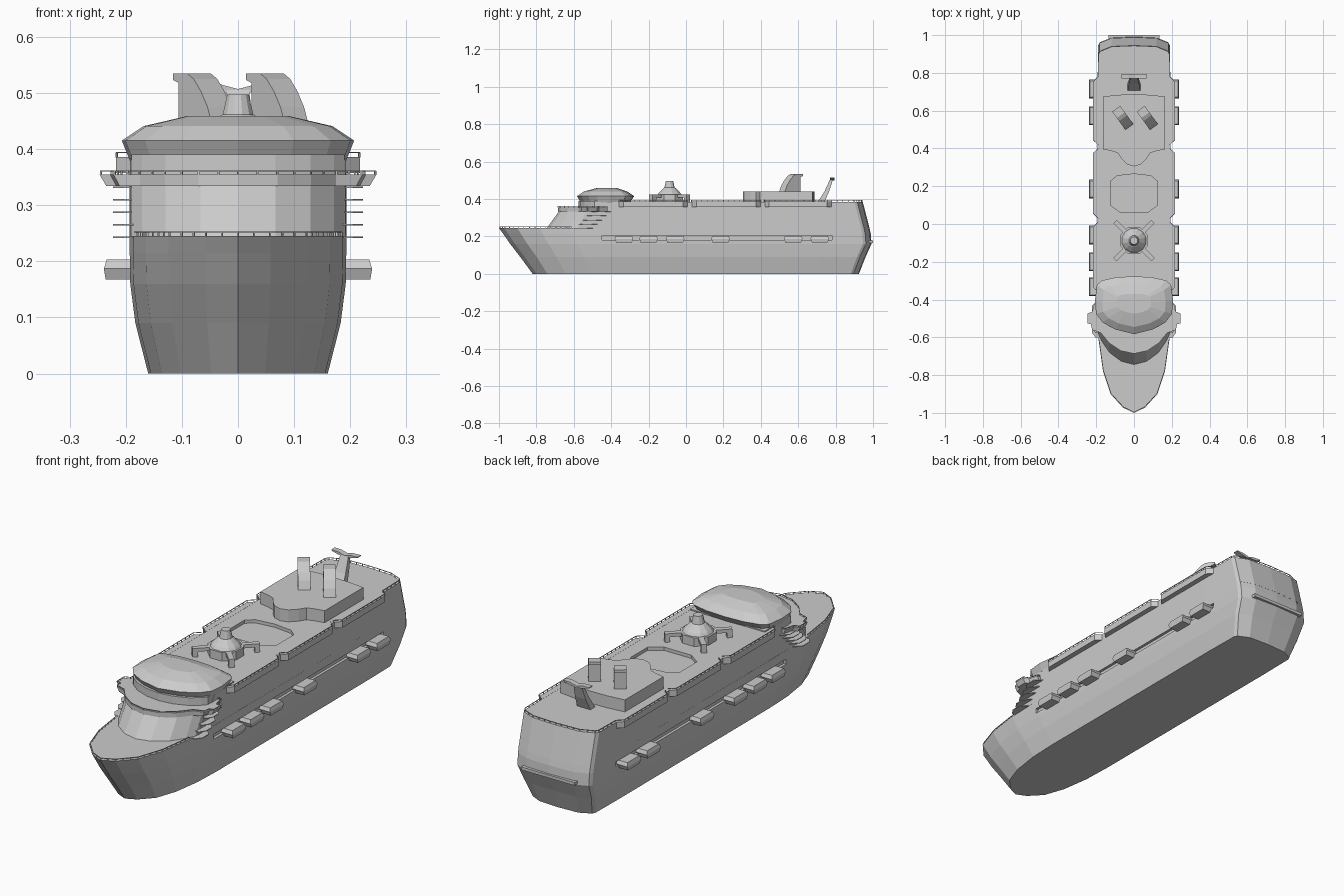
import bpy, bmesh, math
from mathutils import Vector, Matrix

if "Cube" in bpy.data.objects:
    bpy.data.objects.remove(bpy.data.objects["Cube"])


def finish(name, bm):
    bmesh.ops.recalc_face_normals(bm, faces=bm.faces)
    me = bpy.data.meshes.new(name)
    bm.to_mesh(me)
    bm.free()
    ob = bpy.data.objects.new(name, me)
    bpy.context.collection.objects.link(ob)
    return ob


def loft(name, rings):
    """Closed solid through rings of 3D points."""
    bm = bmesh.new()
    vs = [[bm.verts.new(p) for p in r] for r in rings]
    n = len(rings[0])
    for a, b in zip(vs, vs[1:]):
        for i in range(n):
            j = (i + 1) % n
            bm.faces.new((a[i], a[j], b[j], b[i]))
    bm.faces.new(vs[0])
    bm.faces.new(vs[-1])
    return finish(name, bm)


def sym(half):
    """Mirror a half outline (x >= 0) into a closed one."""
    return half + [(-x, y) for x, y in reversed(half) if x > 1e-6]


def at(pts, z):
    return [(x, y, z) for x, y in pts]


def prism(name, pts, z0, z1):
    return loft(name, [at(pts, z0), at(pts, z1)])


def circle(r, n, cy=0):
    return [(r * math.cos(2 * math.pi * (i + .5) / n),
             cy + r * math.sin(2 * math.pi * (i + .5) / n)) for i in range(n)]


def box(name, x0, x1, y0, y1, z0, z1):
    return prism(name, [(x0, y0), (x1, y0), (x1, y1), (x0, y1)], z0, z1)


def cut(target, cutter):
    m = target.modifiers.new("cut", 'BOOLEAN')
    m.operation = 'DIFFERENCE'
    m.solver = 'EXACT'
    m.object = cutter
    cutter.hide_render = True
    cutter.hide_viewport = True


def rail(name, pts, z, h=.009):
    """Thin top bar with posts along an open path."""
    bm = bmesh.new()

    def bar(c, size, ang):
        bmesh.ops.create_cube(bm, size=1, matrix=Matrix.Translation(c)
                              @ Matrix.Rotation(ang, 4, 'Z') @ Matrix.Diagonal((*size, 1)))
    for a, b in zip(pts, pts[1:]):
        a, b = Vector((*a, z)), Vector((*b, z))
        d = b - a
        ang = math.atan2(d.y, d.x)
        bar((a + b) / 2 + Vector((0, 0, h)), (d.length, .003, .002), ang)
        n = max(1, round(d.length / .03))
        for i in range(n):
            bar(a + d * i / n + Vector((0, 0, h / 2)), (.003, .003, h), ang)
    return finish(name, bm)


# Hull: bow shape and stern shape scaled per level
BOW = [(0, 0), (.3, .05), (.64, .18), (.85, .40), (.97, .70), (1, 1)]


def stern(w, ys):
    return [(w, .72), (w * .985, ys - .045), (w * .94, ys - .03), (w * .62, ys - .005), (0, ys)]


def level(z, w, yb, ym, ys):
    return at(sym([(w * f, yb + (ym - yb) * t) for f, t in BOW] + stern(w, ys)), z)


hull = loft("hull", [level(0, .16, -.82, -.38, .925),
                     level(.09, .183, -.886, -.40, .96),
                     level(.16, .192, -.94, -.43, .992),
                     level(.215, .193, -.978, -.45, .988),
                     level(.245, .193, -1, -.45, .981)])
for s in (-1, 1):
    cut(hull, box("boat_recess_cutter", s * .18, s * .23, -.45, .78, .182, .205))

# Upper body with slanted front
def upper(z, yf, ys):
    return at(sym([(0, yf), (.192, yf)] + stern(.193, ys)), z)


body = loft("upper_body", [upper(.243, -.57, .982), upper(.385, -.44, .945)])
pool = [(.07, .06), (.125, .1), (.125, .225), (.09, .255), (0, .265)]
cut(body, prism("pool_cutter", sym([(0, .06)] + pool), .37, .42))
box("stern_ledge", -.135, .135, .95, 1.0, .164, .178)

# Overhanging side decks, rails and balcony fins
for s in (-1, 1):
    for y0, y1 in ((-.36, .01), (.03, .40), (.42, .78)):
        plan = [(s * .19, y0), (s * .217, y0 + .025), (s * .217, y1 - .025), (s * .19, y1)]
        prism("side_deck", plan, .357, .3855)
        rail("side_rail", [(x * .995, y) for x, y in plan], .385)
    for i in range(5):
        y, z = -.60 + .024 * i, .243 + .0222 * i
        prism("balcony_fin", [(s * .16, y), (s * .205, y), (s * .223, y + .025),
                              (s * .223, y + .07), (s * .185, y + .11), (s * .16, y + .11)],
              z - .0015, z + .0015)
full = sym([(.19, .78)] + stern(.19, .943)[1:])
rail("stern_rail", full, .385)
deck = sym([(.19 * f, -.995 + .545 * t) for f, t in BOW][::-1][1:])
rail("bow_rail", deck, .245, .007)

# Front house under the bridge
def arc(yc, ys, back, w=.19):
    pts = [(0, 0), (.35, .1), (.68, .38), (.9, .75), (1, 1)]
    return sym([(w * f, yc + (ys - yc) * t) for f, t in pts] + [(w, back)])


loft("front_house", [at(arc(-.745, -.58, -.4), .243), at(arc(-.675, -.53, -.4), .34)])

# Bridge deck with wings
def bridge(k):
    return sym([(0, -.685), (.07, -.67), (.13, -.63), (.175, -.575), (.222 * k, -.56),
                (.228 * k, -.53), (.247 * k, -.525), (.247 * k, -.475), (.222 * k, -.465),
                (.21 * k, -.42)])


loft("bridge_deck", [at(bridge(.95), .334), at(bridge(1), .355)])
rail("bridge_rail", bridge(.99)[8:] + bridge(.99)[:9], .355, .006)
prism("bridge_house", arc(-.575, -.49, -.30, .19), .354, .39)

# Domed lounge roof
def dome(w, y0, y1):
    pts = [(0, 0), (.48, .08), (.8, .2), (.97, .35), (1, .58), (.95, .85), (.82, .93), (.45, .985), (0, 1)]
    return sym([(w * f, y0 + (y1 - y0) * t) for f, t in pts])


loft("dome_roof", [at(dome(.193, -.562, -.30), .38), at(dome(.207, -.583, -.277), .415),
                   at(dome(.168, -.545, -.315), .441), at(dome(.09, -.475, -.37), .459)])

# Midship tower
TY = -.088
prism("tower_base", circle(.078, 8, TY), .384, .424)
loft("tower_cone", [at(circle(r, 12, TY), z) for r, z in
                    ((.066, .424), (.058, .435), (.034, .458), (.028, .462), (.02, .497))])
for sx in (-1, 1):
    for sy in (-1, 1):
        a = Vector((sx, sy)).normalized()
        p = Vector((-a.y, a.x)) * .012
        c = Vector((0, TY))
        arm = [c + a * .05 - p, c + a * .142 - p, c + a * .142 + p, c + a * .05 + p]
        prism("tower_arm", [tuple(v) for v in arm], .408, .424)
        leg = [c + a * .12 - p, c + a * .142 - p, c + a * .142 + p, c + a * .12 + p]
        prism("tower_leg", [tuple(v) for v in leg], .384, .41)

# Funnel deck
prism("funnel_deck", sym([(0, .305), (.035, .315), (.065, .345), (.085, .375), (.12, .387),
                          (.163, .395), (.163, .675), (.08, .684), (0, .686)]), .384, .44)

# Funnels: swept profile, turned, both leaning the same way
PROF = [(-.058, .438), (-.042, .475), (-.022, .503), (.0, .525), (.02, .535),
        (.062, .535), (.062, .523), (.046, .518), (.046, .438)]
for x in (-.058, .072):
    f = loft("funnel", [[(w, u, z) for u, z in PROF] for w in (-.026, .026)])
    f.location = (x, .56, 0)
    f.rotation_euler.z = math.radians(36)

# Aft mast with gull wing
def mast(w, y, d, z):
    return [(-w, y, z), (w, y, z), (w, y + d, z), (-w, y + d, z)]


loft("aft_mast", [mast(.034, .705, .035, .384), mast(.027, .74, .025, .44), mast(.02, .77, .016, .505)])
wing = [(0, .498), (.035, .503), (.066, .512), (.066, .516), (.03, .515), (0, .507)]
wing_pts = sym(wing[:3]) and wing + [(-x, z) for x, z in wing[4:0:-1]]
wing_pts = wing + [(-x, z) for x, z in reversed(wing[1:5])]
loft("mast_wing", [[(x, y, z) for x, z in wing_pts] for y in (.77, .795)])

# Lifeboats
for s in (-1, 1):
    for y in (-.332, -.2, -.058, .185, .573, .715):
        def ring(x0, x1, h, z):
            return [(s * x0, y - h, z), (s * x1, y - h, z), (s * x1, y + h, z), (s * x0, y + h, z)]
        loft("lifeboat", [ring(.182, .236, .042, .168), ring(.182, .239, .05, .187),
                          ring(.182, .234, .043, .203)])
